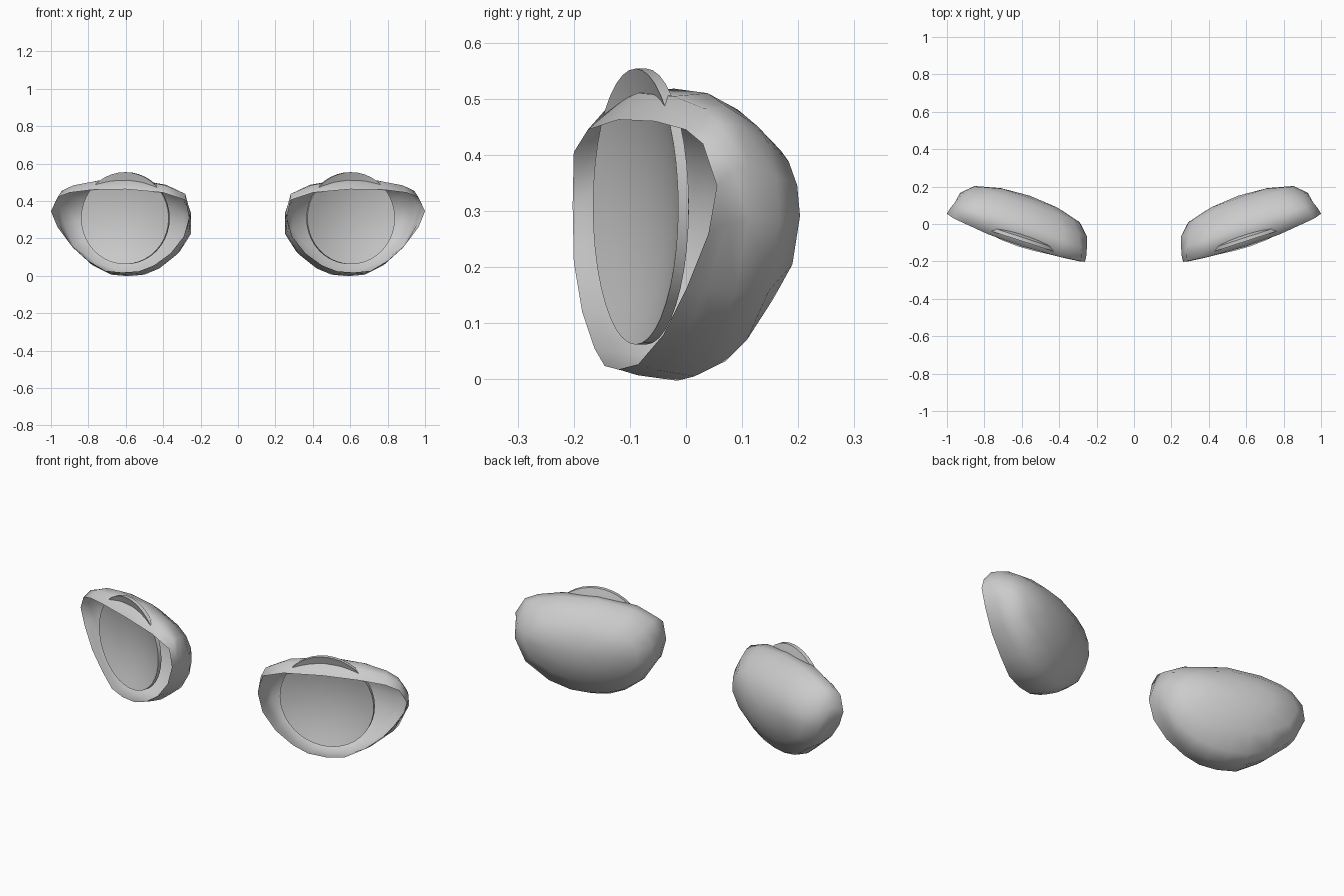
import bpy, bmesh, math
from mathutils import Vector, Matrix

cube = bpy.data.objects.get("Cube")
if cube:
    bpy.data.objects.remove(cube, do_unlink=True)

grey = bpy.data.materials.new("plain_grey")
grey.use_nodes = True
GREY = (0.6, 0.6, 0.6, 1)
grey.diffuse_color = GREY
grey.node_tree.nodes["Principled BSDF"].inputs["Base Color"].default_value = GREY

# Eye frame: u runs along the opening, d runs back into the head
ANGLE = math.radians(19)
U = Vector((math.cos(ANGLE), math.sin(ANGLE), 0))
D = Vector((-math.sin(ANGLE), math.cos(ANGLE), 0))
CORNER = Vector((0.265, -0.2, 0))
HALF = 0.39
MID, TALL = .2415, .2235

# Opening outline, from the inner top corner around
RIM = [(.28, -.2, .405), (.40, -.175, .445), (.6, -.12, .463), (.78, -.055, .46),
       (.9, 0, .445), (.965, .03, .42), (1, .055, .345), (.965, .04, .26),
       (.89, 0, .16), (.8, -.04, .08), (.71, -.085, .027), (.62, -.12, .018),
       (.53, -.145, .024), (.45, -.163, .055), (.36, -.185, .12),
       (.29, -.2, .21), (.262, -.202, .31)]

# Shell sections: depth, width scale, height scale, middle height, roundness
SECTIONS = [(.07, .985, 1.17, .259, .4), (.13, .95, 1.04, .26, .7),
            (.19, .78, .72, .277, .8), (.225, .42, .38, .285, .8)]


def finish(bm, name, side, sharp):
    if side < 0:
        bmesh.ops.scale(bm, vec=(-1, 1, 1), verts=bm.verts)
        bmesh.ops.reverse_faces(bm, faces=bm.faces)
    name += "_left" if side > 0 else "_right"
    mesh = bpy.data.meshes.new(name)
    bm.to_mesh(mesh)
    bm.free()
    mesh.materials.append(grey)
    obj = bpy.data.objects.new(name, mesh)
    bpy.context.collection.objects.link(obj)
    bpy.ops.object.select_all(action='DESELECT')
    obj.select_set(True)
    bpy.context.view_layer.objects.active = obj
    bpy.ops.object.shade_smooth_by_angle(angle=math.radians(sharp))


def section(depth, su, sz, zc, roundness, follow=False):
    # Scaled copy of the rim, drawn towards an ellipse
    ring = []
    for p in RIM:
        rel = Vector(p) - CORNER
        u, h = rel.dot(U) - HALF, p[2] - MID
        k = math.hypot(u / HALF, h / TALL) ** -roundness
        d = rel.dot(D) + depth if follow else depth
        co = CORNER + U * (HALF + u * su * k) + D * d
        co.z = zc + h * sz * k
        ring.append(co)
    return ring


def shell(side):
    # Open bowl lofted from the rim to a rounded back
    bm = bmesh.new()
    loops = [[Vector(p) for p in RIM], section(.035, 1, 1.13, .26, .2, True)]
    loops += [section(*s) for s in SECTIONS]
    rings = [[bm.verts.new(co) for co in loop] for loop in loops]
    n = len(RIM)
    for a, b in zip(rings, rings[1:]):
        for i in range(n):
            j = (i + 1) % n
            bm.faces.new((a[i], a[j], b[j], b[i]))
    tip = CORNER + U * HALF + D * .237
    tip.z = .287
    back = bm.verts.new(tip)
    for i in range(n):
        bm.faces.new((rings[-1][i], rings[-1][(i + 1) % n], back))
    bmesh.ops.recalc_face_normals(bm, faces=bm.faces)
    if sum(f.normal.dot(D) * f.calc_area() for f in bm.faces) < 0:
        bmesh.ops.reverse_faces(bm, faces=bm.faces)
    finish(bm, "eye_shell", side, 75)


def dish(side):
    # Thin concave plate whose top pokes through the shell
    bm = bmesh.new()
    radius, sag, thick = .246, .045, .02
    steps = [radius * i / 5 for i in range(6)]
    profile = [(r, sag * (1 - (r / radius) ** 2)) for r in steps]
    profile += [(r, y + thick) for r, y in reversed(profile)]
    verts = [bm.verts.new((r, y, 0)) for r, y in profile]
    edges = [bm.edges.new(pair) for pair in zip(verts, verts[1:])]
    bmesh.ops.spin(bm, geom=verts + edges, cent=(0, 0, 0), axis=(0, 1, 0),
                   angle=math.tau, steps=40)
    bmesh.ops.remove_doubles(bm, verts=bm.verts, dist=.0005)
    bmesh.ops.recalc_face_normals(bm, faces=bm.faces)
    place = Matrix.Translation((.605, -.09, .308))
    turn = Matrix.Rotation(math.radians(18), 4, 'Z')
    bmesh.ops.transform(bm, matrix=place @ turn, verts=bm.verts)
    finish(bm, "iris_dish", side, 40)


for side in (1, -1):
    shell(side)
    dish(side)
